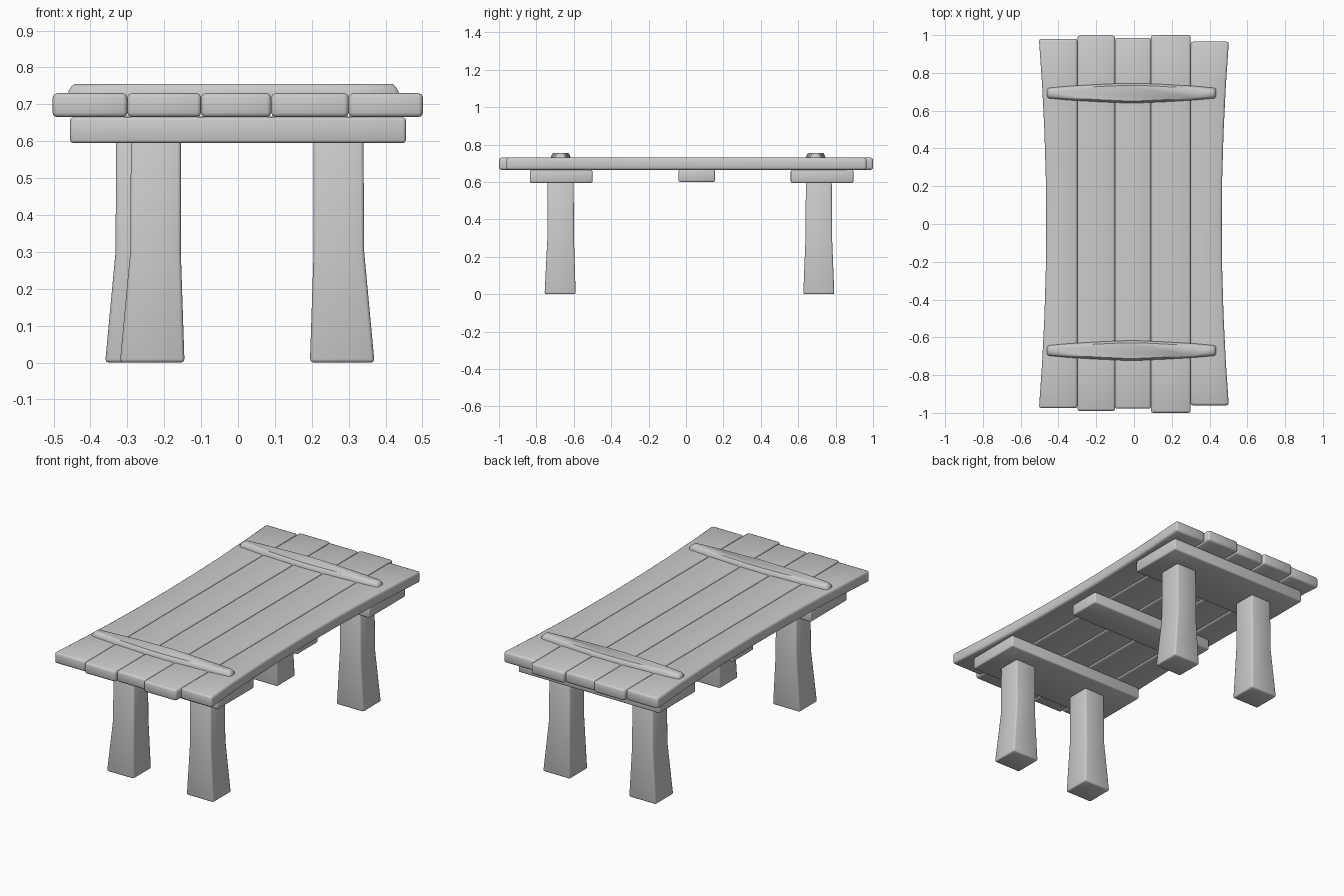
import bpy, bmesh, math

if "Cube" in bpy.data.objects:
    bpy.data.objects.remove(bpy.data.objects["Cube"])


def loft(name, rings, bevel, segments=2):
    """Skin closed rings, round the hard edges, shade smooth."""
    bm = bmesh.new()
    loops = [[bm.verts.new(p) for p in ring] for ring in rings]
    n = len(loops[0])
    for a, b in zip(loops, loops[1:]):
        for i in range(n):
            j = (i + 1) % n
            bm.faces.new((a[i], a[j], b[j], b[i]))
    bm.faces.new(loops[0][::-1])
    bm.faces.new(loops[-1])
    bmesh.ops.recalc_face_normals(bm, faces=bm.faces)
    if bevel:
        hard = [e for e in bm.edges if e.calc_face_angle(0) > math.radians(40)]
        bmesh.ops.bevel(bm, geom=hard, offset=bevel, segments=segments,
                        profile=0.5, affect='EDGES', clamp_overlap=True)
    mesh = bpy.data.meshes.new(name)
    bm.to_mesh(mesh)
    bm.free()
    mesh.polygons.foreach_set("use_smooth", [True] * len(mesh.polygons))
    mesh.set_sharp_from_angle(angle=math.radians(50))
    obj = bpy.data.objects.new(name, mesh)
    bpy.context.collection.objects.link(obj)
    return obj


def rect(x0, x1, y0, y1, z):
    return [(x0, y0, z), (x1, y0, z), (x1, y1, z), (x0, y1, z)]


# Table top: five planks of uneven length, outer edges waisted
seams = [-0.505, -0.30, -0.10, 0.09, 0.30, 0.505]
ends = [(-0.975, 0.98), (-0.99, 0.997), (-0.978, 0.985), (-1.0, 1.0), (-0.96, 0.965)]


def edge_x(x, y):
    return x * (1 - 0.08 * (1 - y * y)) if abs(x) > 0.4 else x


for k, (y0, y1) in enumerate(ends):
    rings = []
    for i in range(9):
        y = y0 + (y1 - y0) * i / 8
        a, b = edge_x(seams[k], y), edge_x(seams[k + 1], y)
        rings.append([(a, y, 0.665), (b, y, 0.665), (b, y, 0.73), (a, y, 0.73)])
    loft(f"top_plank_{k + 1}", rings, 0.012)

# Raised battens across the top, thick in the middle
outline = [(-1, 0.018), (-0.985, 0.027), (-0.75, 0.037), (-0.4, 0.046), (-0.1, 0.052),
           (0.1, 0.052), (0.4, 0.046), (0.75, 0.037), (0.985, 0.027), (1, 0.018)]


def batten(name, cy):
    def ring(inset, z):
        pts = [(-0.0125 + t * (0.4475 - inset), w - inset * 0.7) for t, w in outline]
        return ([(x, cy - w, z) for x, w in pts]
                + [(x, cy + w, z) for x, w in reversed(pts)])
    loft(name, [ring(0, 0.70), ring(0, 0.735), ring(0.008, 0.748), ring(0.016, 0.755)], 0)


batten("front_batten", -0.67)
batten("back_batten", 0.693)

# Cross beams under the top
for name, hx, y0, y1, z0, z1 in [("front_beam", 0.455, -0.835, -0.50, 0.595, 0.665),
                                 ("middle_beam", 0.41, -0.04, 0.155, 0.60, 0.667),
                                 ("back_beam", 0.455, 0.56, 0.895, 0.595, 0.665)]:
    loft(name, [rect(-hx, hx, y0, y1, z) for z in (z0, z1)], 0.008)


# Legs, flaring outward below mid height
def leg(name, side, shift, cy, out):
    rings = []
    for z, inner, outer, h, dy in [(0, 0.195, 0.37, 0.083, 0.003 * out),
                                   (0.30, 0.205, 0.342, 0.071, 0),
                                   (0.63, 0.205, 0.34, 0.069, 0)]:
        a, b = sorted((side * inner + shift, side * outer + shift))
        rings.append(rect(a, b, cy + dy - h, cy + dy + h, z))
    loft(name, rings, 0.009)


leg("front_right_leg", 1, 0, -0.67, -1)
leg("front_left_leg", -1, 0.05, -0.67, -1)
leg("back_right_leg", 1, 0, 0.71, 0)
leg("back_left_leg", -1, 0.01, 0.71, 0)
